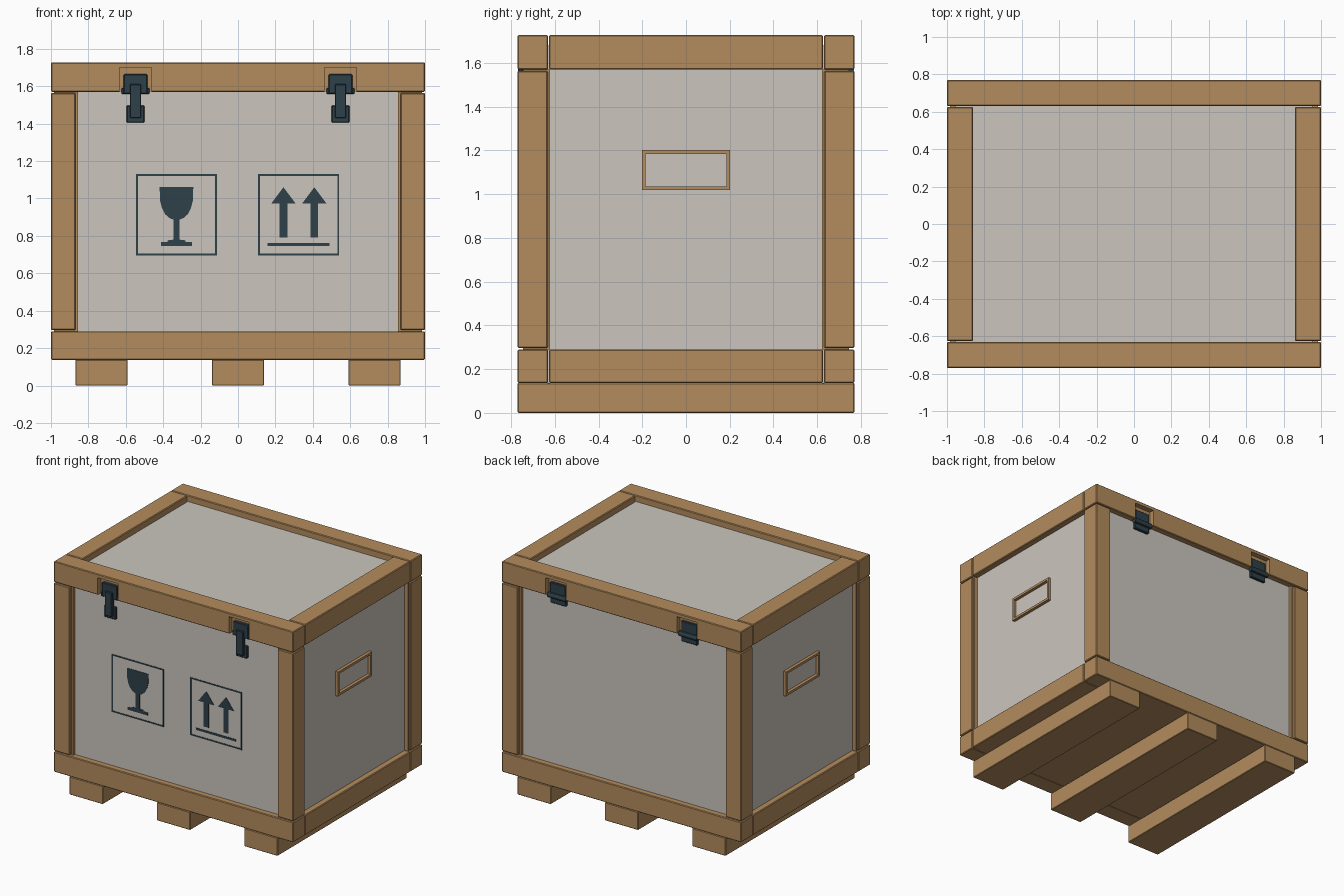
import bpy, bmesh, math
from mathutils import Vector

if "Cube" in bpy.data.objects:
    bpy.data.objects.remove(bpy.data.objects["Cube"])


def material(name, rgb):
    m = bpy.data.materials.new(name)
    lin = [((c / 255 + 0.055) / 1.055) ** 2.4 for c in rgb]
    m.diffuse_color = (*lin, 1)
    m.use_nodes = True
    m.node_tree.nodes["Principled BSDF"].inputs["Base Color"].default_value = m.diffuse_color
    return m


WOOD = material("warm_wood", (180, 140, 93))
PANEL = material("pale_grey_panel", (203, 197, 189))
DARK = material("dark_slate_metal", (46, 64, 72))


def finish(name, bm, mat, bevel=0.0):
    bmesh.ops.recalc_face_normals(bm, faces=bm.faces)
    me = bpy.data.meshes.new(name)
    bm.to_mesh(me)
    bm.free()
    ob = bpy.data.objects.new(name, me)
    bpy.context.collection.objects.link(ob)
    me.materials.append(mat)
    if bevel:
        b = ob.modifiers.new("bevel", "BEVEL")
        b.width, b.segments = bevel, 1
    return ob


def box(name, x, y, z, mat, bevel=0.0):
    """Box from (min, max) pairs on each axis."""
    bm = bmesh.new()
    bmesh.ops.create_cube(bm, size=1)
    for v in bm.verts:
        v.co = Vector([(lo + hi) / 2 + c * abs(hi - lo)
                       for c, (lo, hi) in zip(v.co, (x, y, z))])
    return finish(name, bm, mat, bevel)


def plate(name, outline, y0, y1, mat):
    """Flat (x, z) outline extruded along y."""
    bm = bmesh.new()
    face = bm.faces.new([bm.verts.new((x, y0, z)) for x, z in outline])
    out = bmesh.ops.extrude_face_region(bm, geom=[face])
    for v in out["geom"]:
        if isinstance(v, bmesh.types.BMVert):
            v.co.y = y1
    return finish(name, bm, mat)


W, D = 1.0, 0.77            # half width, half depth
T = 0.14                    # timber thickness
PX, PY = 0.955, 0.725       # panel surfaces
LATCH_X = 0.548

# Panelled body; its underside is bare wood
body = box("body_panels", (-PX, PX), (-PY, PY), (0.14, 1.68), PANEL)
body.data.materials.append(WOOD)
for p in body.data.polygons:
    if p.normal.z < -0.5:
        p.material_index = 1

# Skids
for i, (a, b) in enumerate(((-0.87, -0.59), (-0.14, 0.14), (0.59, 0.87))):
    box(f"skid_{i}", (a, b), (-D, D), (0, 0.137), WOOD, 0.004)

# Recess cutters for the hardware
cutters = []
for s in (-1, 1):
    for side in (-1, 1):
        c = box("recess_cutter", (s * LATCH_X - 0.085, s * LATCH_X + 0.085),
                sorted((side * 0.73, side * 0.85)), (1.5, 1.70), WOOD)
        c.hide_render = True
        c.hide_viewport = True
        c.display_type = 'WIRE'
        cutters.append((side, c))

# Horizontal frames
for level, z in (("bottom", (0.137, 0.29)), ("top", (1.57, 1.727))):
    for s, label in ((-1, "front"), (1, "back")):
        beam = box(f"{level}_{label}_beam", (-W, W),
                   sorted((s * (D - T), s * D)), z, WOOD, 0.005)
        if level == "top":
            for side, c in cutters:
                if side == s:
                    m = beam.modifiers.new("recess", "BOOLEAN")
                    m.operation, m.solver, m.object = 'DIFFERENCE', 'EXACT', c
    for s, label in ((-1, "left"), (1, "right")):
        box(f"{level}_{label}_beam", sorted((s * (W - T), s * W)),
            (-0.626, 0.626), z, WOOD, 0.005)

# Corner posts with slim inner liners
for sx in (-1, 1):
    for sy in (-1, 1):
        box("corner_post", sorted((sx * 0.868, sx * W)),
            sorted((sy * 0.632, sy * D)), (0.296, 1.564), WOOD, 0.005)
        box("post_liner", sorted((sx * 0.855, sx * 0.985)),
            sorted((sy * 0.622, sy * 0.745)), (0.29, 1.57), WOOD)

# Side handle frames
for s in (-1, 1):
    x = sorted((s * 0.94, s * 0.978))
    for z in ((1.018, 1.036), (1.184, 1.202)):
        box("handle_rail", x, (-0.202, 0.202), z, WOOD)
    for e in (-1, 1):
        box("handle_stile", x, sorted((e * 0.186, e * 0.202)),
            (1.036, 1.184), WOOD)

# Front latches and back hinges
for s in (-1, 1):
    c = s * LATCH_X

    def part(name, half, y, z):
        box(name, (c - half, c + half), sorted(y), z, DARK, 0.004)

    part("latch_upper_plate", 0.063, (-0.72, -0.752), (1.56, 1.665))
    part("latch_ears", 0.075, (-0.72, -0.748), (1.558, 1.59))
    part("latch_lower_plate", 0.047, (-0.72, -0.745), (1.406, 1.497))
    part("latch_lever", 0.03, (-0.735, -0.767), (1.43, 1.612))
    part("hinge_upper_leaf", 0.066, (0.72, 0.748), (1.57, 1.665))
    part("hinge_lower_leaf", 0.066, (0.72, 0.745), (1.51, 1.57))
    bpy.ops.mesh.primitive_cylinder_add(
        vertices=12, radius=0.02, depth=0.155,
        location=(c, 0.748, 1.57), rotation=(0, math.pi / 2, 0))
    pin = bpy.context.object
    pin.name = "hinge_barrel"
    pin.data.materials.append(DARK)
    bpy.ops.object.shade_smooth_by_angle()

# Painted handling marks on the front panel
Y0, Y1 = -PY + 0.002, -PY - 0.003


def mark(name, x0, x1, z0, z1):
    box(name, (x0, x1), (Y1, Y0), (z0, z1), DARK)


for x0, x1 in ((-0.545, -0.112), (0.108, 0.541)):
    for z in (0.695, 1.121):
        mark("mark_border_horizontal", x0, x1, z, z + 0.01)
    for x in (x0, x1 - 0.01):
        mark("mark_border_vertical", x, x + 0.01, 0.695, 1.131)

# Fragile goblet, mirrored from half a profile
half = [(0.09, 1.06), (0.088, 0.99), (0.078, 0.95), (0.062, 0.917),
        (0.04, 0.897), (0.016, 0.886), (0.016, 0.78), (0.048, 0.776),
        (0.048, 0.768), (0.083, 0.768), (0.083, 0.747)]
gx = -0.329
plate("goblet_mark", [(gx + x, z) for x, z in half]
      + [(gx - x, z) for x, z in reversed(half)], Y0, Y1, DARK)

# Upright arrows
for ax in (0.243, 0.408):
    arrow = [(0, 1.06), (0.066, 0.972), (0.021, 0.972), (0.021, 0.79)]
    plate("arrow_mark", [(ax + x, z) for x, z in arrow]
          + [(ax - x, z) for x, z in reversed(arrow[1:])], Y0, Y1, DARK)
mark("arrow_base_line", 0.157, 0.49, 0.747, 0.763)
